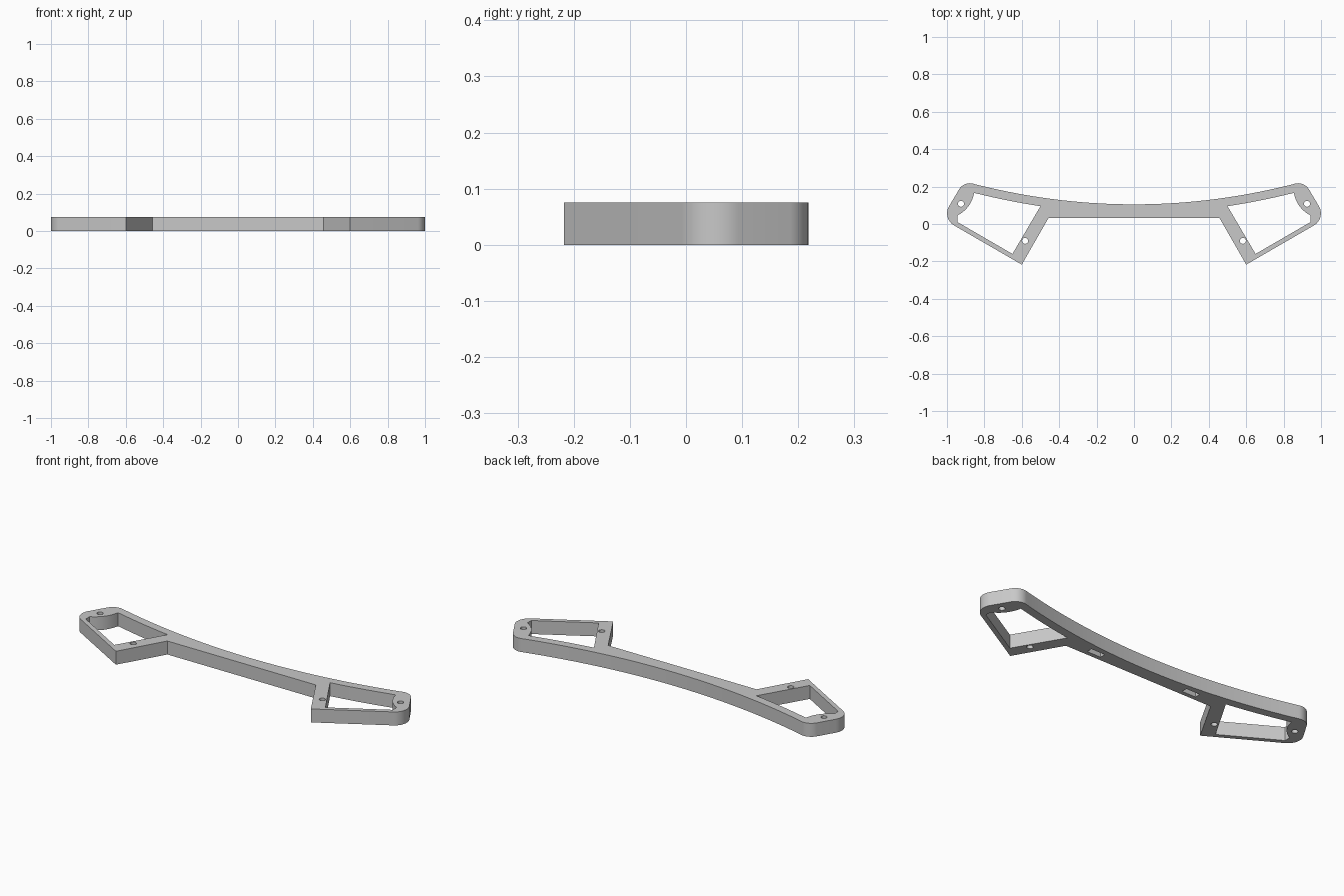
import bpy, bmesh, math
from mathutils import Vector

HEIGHT = 0.075

default = bpy.data.objects.get("Cube")
if default:
    bpy.data.objects.remove(default, do_unlink=True)

grey = bpy.data.materials.new("plain grey")
grey.use_nodes = True
colour = (0.58, 0.58, 0.58, 1)
grey.diffuse_color = colour
grey.node_tree.nodes["Principled BSDF"].inputs["Base Color"].default_value = colour


def prism(name, points, z0, z1):
    """Extrude a flat outline between two heights."""
    bm = bmesh.new()
    base = bm.faces.new([bm.verts.new((p[0], p[1], z0)) for p in points])
    top = bmesh.ops.extrude_face_region(bm, geom=[base])["geom"]
    bmesh.ops.translate(bm, vec=(0, 0, z1 - z0),
                        verts=[v for v in top if isinstance(v, bmesh.types.BMVert)])
    bmesh.ops.recalc_face_normals(bm, faces=bm.faces)
    mesh = bpy.data.meshes.new(name)
    bm.to_mesh(mesh)
    bm.free()
    mesh.materials.append(grey)
    obj = bpy.data.objects.new(name, mesh)
    bpy.context.collection.objects.link(obj)
    return obj


def fillet(before, corner, after, radius, steps=10):
    """Points of a round corner."""
    c = Vector(corner)
    a = (Vector(before) - c).normalized()
    b = (Vector(after) - c).normalized()
    half = a.angle(b) / 2
    centre = c + (a + b).normalized() * radius / math.sin(half)
    start = c + a * radius / math.tan(half) - centre
    end = c + b * radius / math.tan(half) - centre
    return [centre + start.lerp(end, i / steps).normalized() * radius
            for i in range(steps + 1)]


def bend(start, control, end, steps=10):
    """Points of a gentle curve pulled towards a control point."""
    a, b, c = Vector(start), Vector(control), Vector(end)
    return [a.lerp(b, i / steps).lerp(b.lerp(c, i / steps), i / steps)
            for i in range(steps + 1)]


def back_arc(x):
    return 0.105 + 0.149 * x * x


def circle(x, y, r, n=24):
    return [(x + r * math.cos(math.tau * i / n), y + r * math.sin(math.tau * i / n))
            for i in range(n)]


def mirrored(points, side):
    return [(side * p[0], p[1]) for p in points]


# Outline of one half, from the middle of the back round to the front
shoulder, elbow, tip = (0.91, 0.228), (1.027, 0.03), (0.6, -0.217)
half = [(x, back_arc(x)) for x in [i * 0.84 / 20 for i in range(21)]]
half += fillet((0.8, back_arc(0.8)), shoulder, elbow, 0.066)
half += fillet(shoulder, elbow, tip, 0.074)
half += [tip, (0.457, 0.032)]
frame = prism("frame", half + mirrored(half[:0:-1], -1), 0, HEIGHT)

# Opening inside each end loop
opening = [(x, back_arc(x) - 0.047) for x in [0.5 + i * 0.035 for i in range(10)]]
opening += bend((0.855, 0.166), (0.871, 0.083), (0.945, 0.045))
opening += [(0.945, 0.011), (0.65, -0.16)]

# Cutters: openings, screw holes and blind slots underneath
slot = [(0.258, 0.055), (0.342, 0.055), (0.342, 0.087), (0.258, 0.087)]
cutters = []
for side in (-1, 1):
    for name, shape, top in (("opening", opening, 0.2),
                             ("outer_hole", circle(0.925, 0.108, 0.016), 0.2),
                             ("inner_hole", circle(0.582, -0.09, 0.016), 0.2),
                             ("slot", slot, 0.05)):
        cutters.append(prism(name + "_cutter", mirrored(shape, side), -0.1, top))

for cutter in cutters:
    cutter.hide_render = True
    cut = frame.modifiers.new(cutter.name, "BOOLEAN")
    cut.operation = "DIFFERENCE"
    cut.solver = "EXACT"
    cut.object = cutter

# Bake the cuts and drop the cutters
bpy.context.view_layer.update()
evaluated = frame.evaluated_get(bpy.context.evaluated_depsgraph_get())
baked = bpy.data.meshes.new_from_object(evaluated)
frame.modifiers.clear()
frame.data = baked
for cutter in cutters:
    bpy.data.objects.remove(cutter, do_unlink=True)

# Smooth curves with sharp edges kept
bpy.ops.object.select_all(action="DESELECT")
frame.select_set(True)
bpy.context.view_layer.objects.active = frame
bpy.ops.object.shade_smooth_by_angle(angle=math.radians(30))
